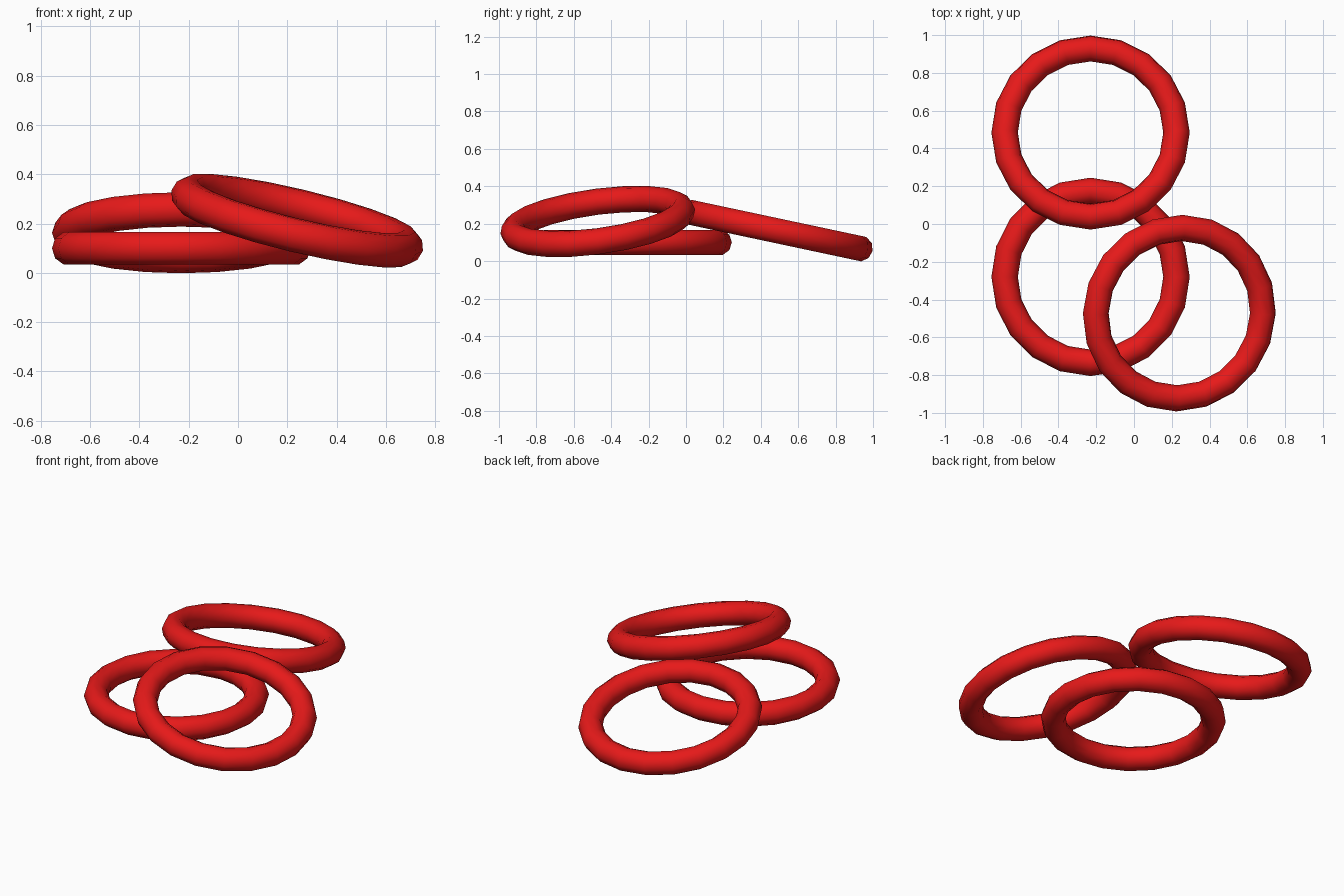
import bpy
from math import radians

if "Cube" in bpy.data.objects:
    bpy.data.objects.remove(bpy.data.objects["Cube"])

red = bpy.data.materials.new("red")
red.diffuse_color = (0.8, 0.01, 0.01, 1)
red.use_nodes = True
red.node_tree.nodes["Principled BSDF"].inputs["Base Color"].default_value = red.diffuse_color


def ring(name, location, tilt_x=0, tilt_y=0):
    bpy.ops.mesh.primitive_torus_add(
        major_radius=0.455, minor_radius=0.07,
        major_segments=20, minor_segments=10,
        location=location, rotation=(radians(tilt_x), radians(tilt_y), 0))
    obj = bpy.context.object
    obj.name = name
    obj.data.materials.append(red)
    bpy.ops.object.shade_smooth()
    return obj


# Ring lying flat
ring("flat_ring", (-0.23, -0.28, 0.1))
# Ring leaning on its back edge
ring("back_ring", (-0.23, 0.484, 0.163), tilt_x=-12)
# Ring leaning on its front right edge
ring("front_ring", (0.24, -0.472, 0.212), tilt_x=7.5, tilt_y=13.5)
